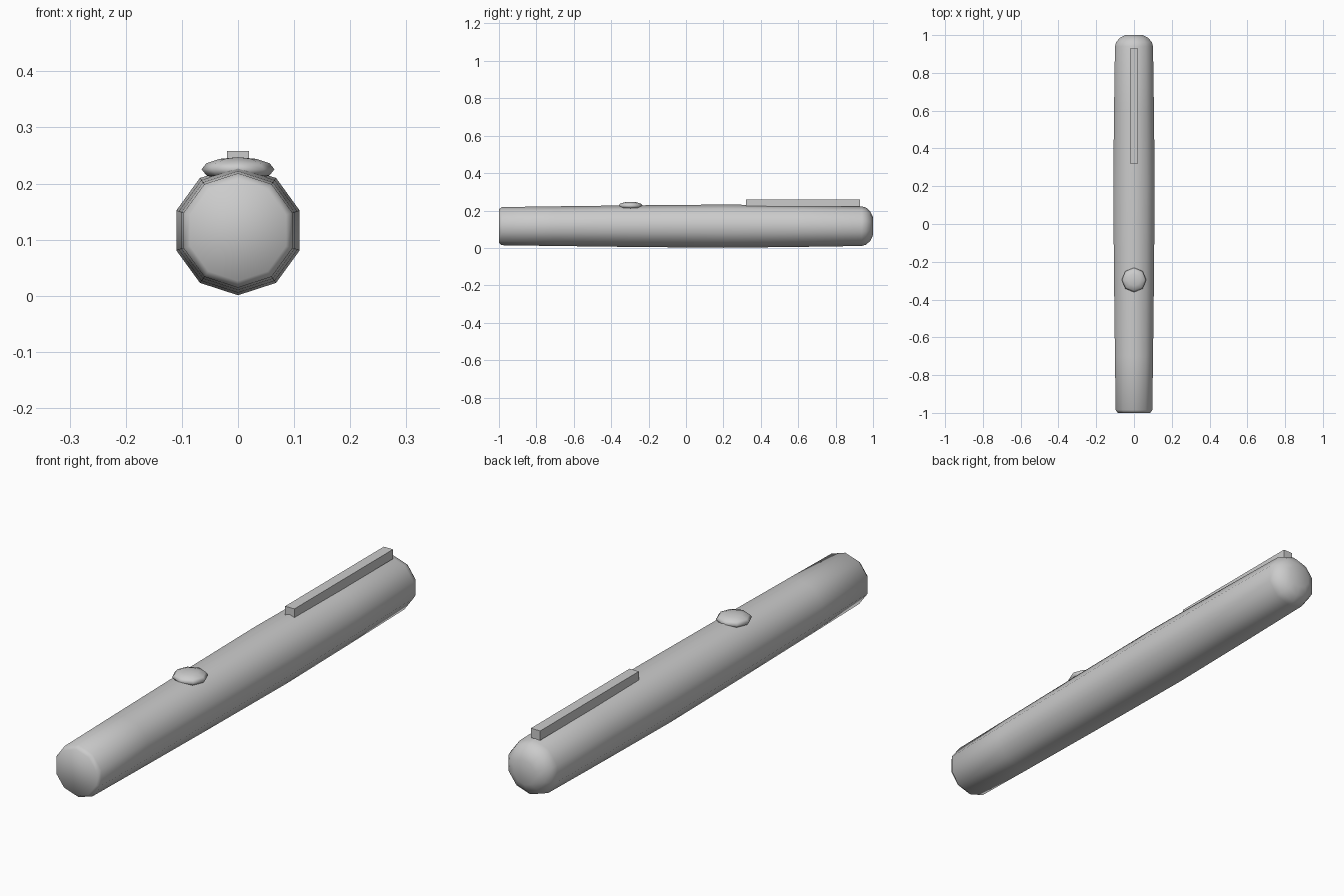
import bpy, bmesh, math
from mathutils import Matrix

if "Cube" in bpy.data.objects:
    bpy.data.objects.remove(bpy.data.objects["Cube"])

CZ = 0.1165  # height of the pen axis


def finish(bm, name, smooth):
    bmesh.ops.recalc_face_normals(bm, faces=bm.faces)
    for f in bm.faces:
        f.smooth = smooth
    me = bpy.data.meshes.new(name)
    bm.to_mesh(me)
    bm.free()
    ob = bpy.data.objects.new(name, me)
    bpy.context.collection.objects.link(ob)
    return ob


def lathe_y(name, profile, sides):
    """Loft regular rings of (y, radius) along the y axis, corner pointing up."""
    bm = bmesh.new()
    rings = []
    for y, r in profile:
        angles = [math.pi / 2 + 2 * math.pi * i / sides for i in range(sides)]
        rings.append([bm.verts.new((r * math.cos(a), y, CZ + r * math.sin(a))) for a in angles])
    for a, b in zip(rings, rings[1:]):
        for i in range(sides):
            j = (i + 1) % sides
            bm.faces.new((a[i], a[j], b[j], b[i]))
    bm.faces.new(rings[0])
    bm.faces.new(rings[-1])
    return finish(bm, name, True)


# Ten-sided barrel, slightly swollen past the middle, domed at the back
lathe_y("barrel", [(-1.0, 0.09), (-0.985, 0.102), (-0.7, 0.106), (-0.3, 0.111),
                   (0.2, 0.1155), (0.6, 0.111), (0.94, 0.106), (0.963, 0.099),
                   (0.985, 0.079), (1.0, 0.048)], 10)

# Squashed round button
bm = bmesh.new()
bmesh.ops.create_uvsphere(bm, u_segments=8, v_segments=6, radius=1,
                          matrix=Matrix.Translation((0, -0.296, 0.2255))
                          @ Matrix.Diagonal((0.065, 0.065, 0.0215, 1)))
finish(bm, "button", True)

# Pocket clip bar
bm = bmesh.new()
bmesh.ops.create_cube(bm, size=1, matrix=Matrix.Translation((0, 0.625, 0.2395))
                      @ Matrix.Diagonal((0.04, 0.61, 0.037, 1)))
finish(bm, "clip", False)
